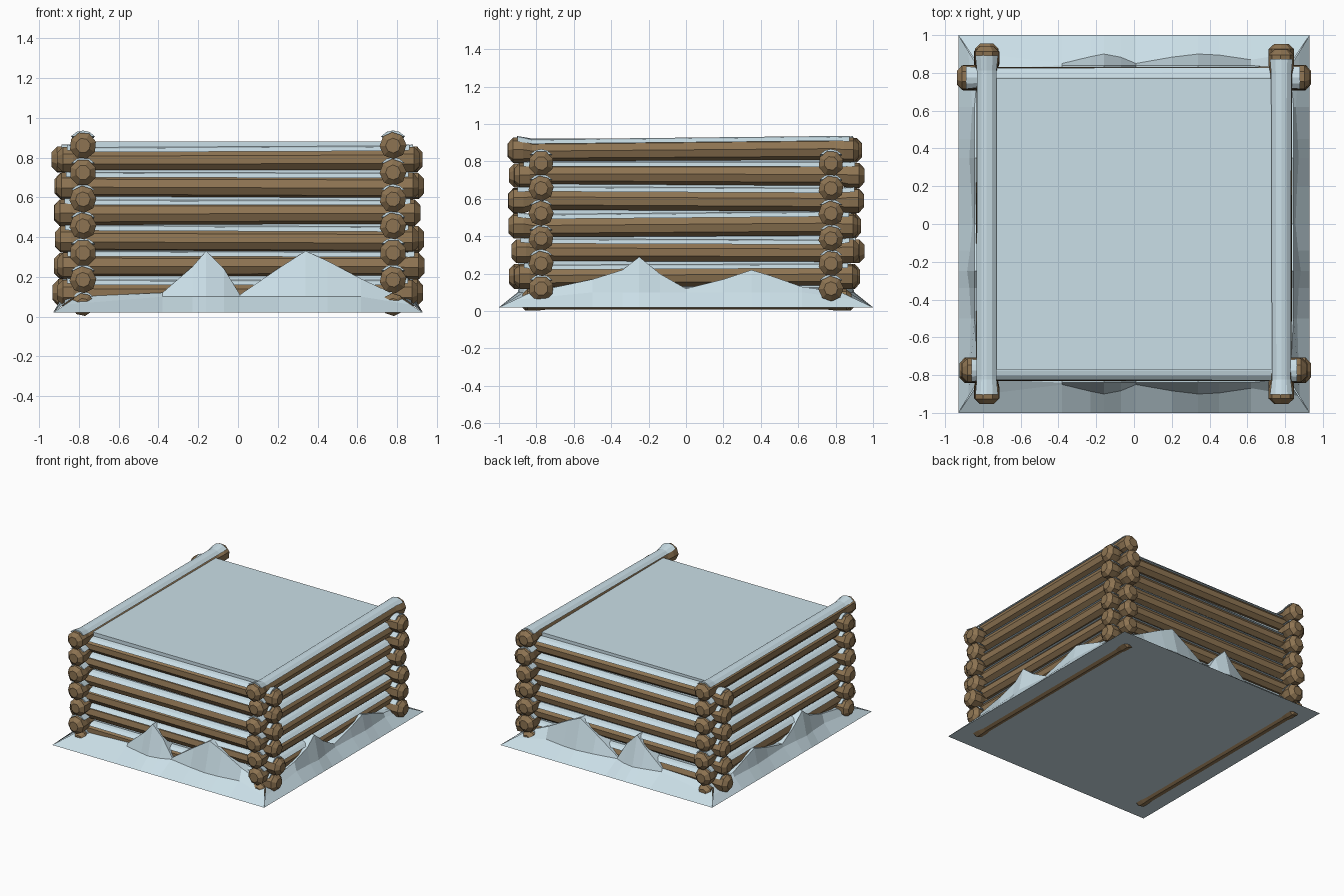
import bpy, bmesh, math, random
from mathutils import Vector

if "Cube" in bpy.data.objects:
    bpy.data.objects.remove(bpy.data.objects["Cube"])

random.seed(4)


def material(name, rgb):
    m = bpy.data.materials.new(name)
    m.diffuse_color = (*rgb, 1)
    m.use_nodes = True
    m.node_tree.nodes["Principled BSDF"].inputs["Base Color"].default_value = m.diffuse_color
    return m


WOOD = material("log brown", (0.27, 0.175, 0.085))
SNOW = material("pale snow", (0.60, 0.745, 0.81))


def finish(name, bm, mat):
    bmesh.ops.recalc_face_normals(bm, faces=bm.faces)
    me = bpy.data.meshes.new(name)
    bm.to_mesh(me)
    bm.free()
    me.materials.append(mat)
    ob = bpy.data.objects.new(name, me)
    bpy.context.collection.objects.link(ob)
    return ob


def sweep(name, stations, angles, axis, mat):
    """Skin closed cross-sections; stations are (along, side, z, radius)."""
    bm = bmesh.new()
    rings = []
    for a, s, z, r in stations:
        ring = []
        for t in angles:
            side, up = s + r * math.cos(t), z + r * math.sin(t)
            ring.append(bm.verts.new((a, side, up) if axis == 'x' else (side, a, up)))
        rings.append(ring)
    n = len(angles)
    for p, q in zip(rings, rings[1:]):
        for i in range(n):
            j = (i + 1) % n
            bm.faces.new((p[i], p[j], q[j], q[i]))
    bm.faces.new(rings[0])
    bm.faces.new(rings[-1])
    return finish(name, bm, mat)


def log(name, axis, side, z, half):
    """Log with knobbly chamfered ends and a strip of snow along its top."""
    u = random.uniform
    lo, hi = half + u(-0.02, 0.02), half + u(-0.02, 0.02)
    dz0, dz1 = u(-0.007, 0.007), u(-0.007, 0.007)
    r0, r1 = u(0.052, 0.058), u(0.052, 0.058)
    if z < 0.1:
        dz0 = dz1 = 0
    big = 0.058 if z < 0.1 else 0.068
    body = [(-lo, side, z, big * 0.55), (-lo + 0.028, side, z, big),
            (-lo + 0.08, side, z, big), (-lo + 0.13, side, z + dz0, r0),
            (hi - 0.13, side, z + dz1, r1), (hi - 0.08, side, z, big),
            (hi - 0.028, side, z, big), (hi, side, z, big * 0.55)]
    turn = u(0, 0.4)
    sweep(name, body, [turn + k * math.pi / 4 for k in range(8)], axis, WOOD)
    # snow strip
    cap = [(a, s, h + 0.002, r + 0.011) for a, s, h, r in body[2:6]]
    cap[0] = (-lo + 0.05, side, z, big + 0.008)
    cap[-1] = (hi - 0.05, side, z, big + 0.008)
    sweep(name + "_snow", cap, [math.radians(d) for d in (38, 65, 90, 115, 142)], axis, SNOW)


# Interlocking walls
for i in range(6):
    z = 0.12 + 0.134 * i
    log(f"front_log_{i}", 'x', -0.775, z, 0.92)
    log(f"back_log_{i}", 'x', 0.775, z, 0.92)
for i in range(7):
    z = 0.06 if i == 0 else 0.185 + 0.135 * (i - 1)
    half = 0.89 if i == 0 else 0.935
    log(f"left_log_{i}", 'y', -0.78, z, half)
    log(f"right_log_{i}", 'y', 0.78, z, half)

# Packed snow filling the inside
bm = bmesh.new()
bmesh.ops.create_cube(bm, size=1)
for v in bm.verts:
    v.co = Vector((v.co.x * 1.55, v.co.y * 1.54, 0.45 + v.co.z * 0.86))
finish("snow_filling", bm, SNOW)

# Ground sheet of snow
bm = bmesh.new()
bm.faces.new([bm.verts.new((x, y, 0.02)) for x, y in
              ((-0.93, -1), (-0.93, 1), (0.93, 1), (0.93, -1))])
finish("snow_base", bm, SNOW)

# Snow drifts: crest (position, height) along each wall
LONG = [(-0.81, 0.10), (-0.38, 0.12), (-0.23, 0.25), (-0.16, 0.33), (-0.07, 0.24),
        (0.01, 0.11), (0.20, 0.24), (0.34, 0.33), (0.45, 0.28), (0.62, 0.19), (0.81, 0.10)]
SHORT = [(-0.83, 0.10), (-0.50, 0.17), (-0.34, 0.22), (-0.25, 0.29), (-0.14, 0.20),
         (0.0, 0.12), (0.20, 0.17), (0.35, 0.22), (0.45, 0.19), (0.62, 0.13), (0.83, 0.10)]


def drift(name, crest, width, outer, foot, wall, place):
    bm = bmesh.new()
    rows = []
    last = len(crest) - 1
    for k, (t, h) in enumerate(crest):
        end = k in (0, last)
        edge = math.copysign(width, t) if end else t
        top = wall if not end else wall - 0.02
        # the middle of each drift bulges out where the crest is high
        bulge = min(1, max(0, (h - 0.12) / 0.18))
        mid = wall + 0.01 + (foot - wall) * bulge
        mt = (t + edge) / 2
        pts = [(edge, outer, 0.02),
               (mt, (outer + top) / 2 if end else mid, 0.06 if end else 0.10),
               (t, top, h), (t, 0.77, h)]
        rows.append([bm.verts.new(place(*p)) for p in pts])
    for p, q in zip(rows, rows[1:]):
        for i in range(3):
            bm.faces.new((p[i], q[i], q[i + 1], p[i + 1]))
    finish(name, bm, SNOW)


drift("front_drift", LONG, 0.93, 1.0, 0.89, 0.84, lambda t, d, z: (t, -d, z))
drift("back_drift", LONG, 0.93, 1.0, 0.89, 0.84, lambda t, d, z: (t, d, z))
drift("right_drift", SHORT, 1.0, 0.93, 0.875, 0.845, lambda t, d, z: (d, t, z))
drift("left_drift", SHORT, 1.0, 0.93, 0.875, 0.845, lambda t, d, z: (-d, t, z))
